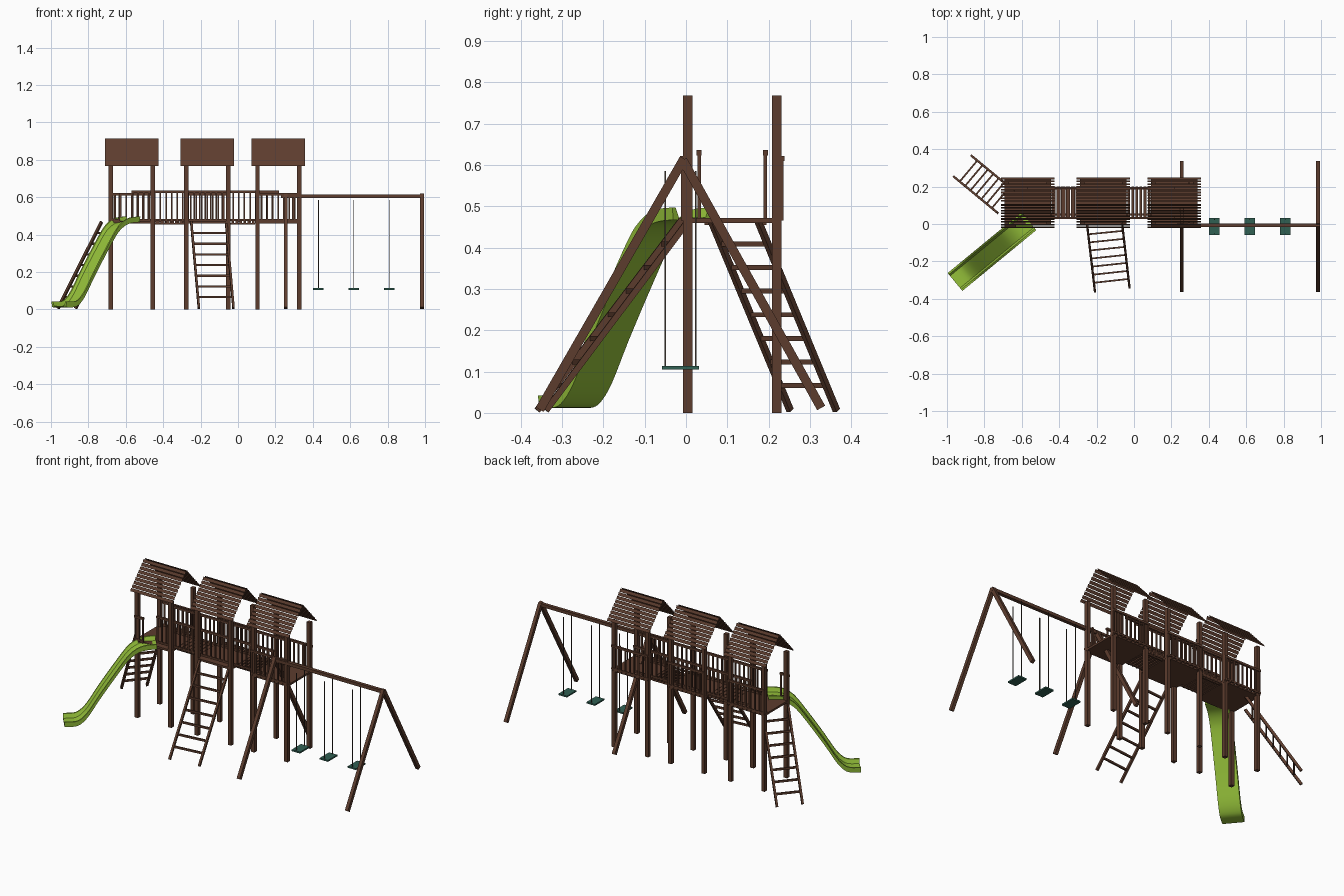
import bpy, bmesh, math
from mathutils import Vector, Matrix

if "Cube" in bpy.data.objects:
    bpy.data.objects.remove(bpy.data.objects["Cube"])


def material(name, rgb):
    m = bpy.data.materials.new(name)
    m.diffuse_color = (*rgb, 1)
    m.use_nodes = True
    m.node_tree.nodes["Principled BSDF"].inputs["Base Color"].default_value = m.diffuse_color
    return m


WOOD = material("brown_wood", (0.108, 0.046, 0.027))
GREEN = material("lime_plastic", (0.30, 0.53, 0.042))
TEAL = material("teal_rubber", (0.030, 0.115, 0.085))
ROPE = material("grey_rope", (0.075, 0.058, 0.045))


class Part:
    """Collects boxes, beams and quads into one named object."""
    def __init__(self, name, mat):
        self.name, self.mat, self.bm = name, mat, bmesh.new()

    def box(self, x0, x1, y0, y1, z0, z1):
        m = Matrix.Translation(((x0 + x1) / 2, (y0 + y1) / 2, (z0 + z1) / 2))
        bmesh.ops.create_cube(self.bm, size=1, matrix=m @ Matrix.Diagonal((x1 - x0, y1 - y0, z1 - z0, 1)))

    def beam(self, a, b, w, h, side=(1, 0, 0)):
        a, b = Vector(a), Vector(b)
        z = (b - a).normalized()
        x = Vector(side)
        x = (x - z * x.dot(z)).normalized()
        y = z.cross(x)
        rot = Matrix((x, y, z)).transposed().to_4x4()
        bmesh.ops.create_cube(self.bm, size=1, matrix=Matrix.Translation((a + b) / 2) @ rot
                              @ Matrix.Diagonal((w, h, (b - a).length, 1)))

    def quad(self, *pts):
        self.bm.faces.new([self.bm.verts.new(p) for p in pts])

    def done(self):
        me = bpy.data.meshes.new(self.name)
        self.bm.to_mesh(me)
        self.bm.free()
        me.materials.append(self.mat)
        ob = bpy.data.objects.new(self.name, me)
        bpy.context.collection.objects.link(ob)
        return ob


TOWERS = [(-0.68, -0.455), (-0.276, -0.052), (0.104, 0.328)]
YF, YB, DECK = 0.004, 0.219, 0.472

# tower posts and decks
posts, decks, roofs = Part("tower_posts", WOOD), Part("tower_decks", WOOD), Part("roof_slats", WOOD)
SLATS = 9
for x0, x1 in TOWERS:
    for x in (x0, x1):
        for y in (YF, YB):
            posts.box(x - .0115, x + .0115, y - .0115, y + .0115, 0, .768)
    decks.box(x0 - .012, x1 + .012, -.007, .23, .46, DECK)
    # steep louvred slats on each slope
    xc, l = (x0 + x1) / 2, .143
    for s in (-1, 1):
        for i in range(SLATS):
            yo, zo = .135 * (1 - i / SLATS), .768 + .147 * i / SLATS
            yi, zi = yo - .0085, zo + .1475 / SLATS
            roofs.quad((xc - l, .1125 + s * yo, zo), (xc + l, .1125 + s * yo, zo),
                       (xc + l, .1125 + s * yi, zi), (xc - l, .1125 + s * yi, zi))
for p in (posts, decks, roofs):
    p.done()


# railings
def railing(part, x0, x1, y, top, n):
    part.box(x0, x1, y - .006, y + .006, top - .013, top)
    part.box(x0, x1, y - .004, y + .004, .474, .484)
    for i in range(n):
        x = x0 + .006 + (x1 - x0 - .012) * i / (n - 1)
        part.box(x - .004, x + .004, y - .004, y + .004, .465, top - .005)


rails = Part("tower_railings", WOOD)
for x0, x1 in TOWERS:
    railing(rails, x0 - .012, x1 + .012, YB + .013, .622, 9)
x0, x1 = TOWERS[2]
railing(rails, x0 - .012, x1 + .012, YF - .012, .622, 9)
railing(rails, -.692, -.63, YF - .012, .622, 3)
for y in (YF, YB):
    rails.box(.29, .30, y - .006, y + .006, DECK, .62)
rails.done()

bridge_rails = Part("bridge_railings", WOOD)
for y in (.032, .192):
    railing(bridge_rails, -.57, .22, y, .636, 27)
bridge_rails.done()

# bridge planks between neighbouring towers
for name, a, b, gap in (("left_bridge_planks", -.443, -.288, .002), ("right_bridge_planks", -.04, .092, .004)):
    p = Part(name, WOOD)
    n = 6
    step = (b - a) / n
    for i in range(n):
        p.box(a + i * step + gap, a + (i + 1) * step - gap, .037, .2, .462, DECK)
    for y in (.045, .185):
        p.box(a, b, y, y + .01, .455, .463)
    p.done()


# ladders
def ladder(name, feet, heads):
    p = Part(name, WOOD)
    feet, heads = [Vector(v) for v in feet], [Vector(v) for v in heads]
    side = feet[1] - feet[0]
    for f, h in zip(feet, heads):
        p.beam(f, h, .012, .015, side)
    for i in range(7):
        t = (.061 + .0578 * i) / .468
        p.beam(feet[0].lerp(heads[0], t), feet[1].lerp(heads[1], t), .012, .009, (0, 0, 1))
    p.done()


ladder("front_ladder", [(-.209, -.36, .006), (-.024, -.339, .006)], [(-.25, -.01, .468), (-.064, .008, .468)])
ladder("side_ladder", [(-.962, .252, .006), (-.868, .364, .006)], [(-.73, .06, .468), (-.636, .173, .468)])

# curved slide: trough section swept along a smoothed profile
PROFILE = [(0, .012), (.06, .013), (.095, .03), (.135, .075), (.195, .172), (.27, .285),
           (.345, .392), (.385, .432), (.425, .455), (.465, .464), (.512, .467)]
SECTION = [(-.062, .03), (-.052, .03), (-.042, .006), (.042, .006), (.052, .03), (.062, .03), (.06, 0), (-.06, 0)]


def smooth_path(pts, n):
    v = [Vector(p) for p in pts]
    v = [v[0] * 2 - v[1]] + v + [v[-1] * 2 - v[-2]]
    out = []
    for a, b, c, d in zip(v, v[1:], v[2:], v[3:]):
        for t in (k / n for k in range(n)):
            out.append(.5 * (2 * b + (c - a) * t + (2 * a - 5 * b + 4 * c - d) * t ** 2
                             + (3 * b - a - 3 * c + d) * t ** 3))
    return out + [v[-2]]


along, side = Vector((.772, .635, 0)), Vector((.635, -.772, 0))
slide = Part("slide", GREEN)
rings = []
for s, z in smooth_path(PROFILE, 3):
    base = Vector((-.957, -.31, z)) + along * s
    rings.append([slide.bm.verts.new(base + side * u + Vector((0, 0, v))) for u, v in SECTION])
for r, q in zip(rings, rings[1:]):
    for k in range(8):
        slide.bm.faces.new((r[k], r[(k + 1) % 8], q[(k + 1) % 8], q[k]))
slide.bm.faces.new(rings[0])
slide.bm.faces.new(rings[-1])
bmesh.ops.recalc_face_normals(slide.bm, faces=slide.bm.faces)
ob = slide.done()
bpy.context.view_layer.objects.active = ob
ob.select_set(True)
bpy.ops.object.shade_smooth_by_angle(angle=math.radians(30))

# swing frame
frame = Part("swing_frame", WOOD)
frame.box(.23, .995, -.017, .004, .595, .614)
for x in (.255, .984):
    frame.beam((x, -.005, .615), (x, -.354, .008), .02, .022)
    frame.beam((x, -.008, .612), (x, .327, .012), .02, .022)
frame.done()

# swings
seats, ropes = Part("swing_seats", TEAL), Part("swing_ropes", ROPE)
for x in (.43, .619, .808):
    seats.box(x - .028, x + .028, -.058, .032, .105, .114)
    for y in (-.05, .024):
        ropes.box(x - .002, x + .002, y - .002, y + .002, .11, .585)
seats.done()
ropes.done()
